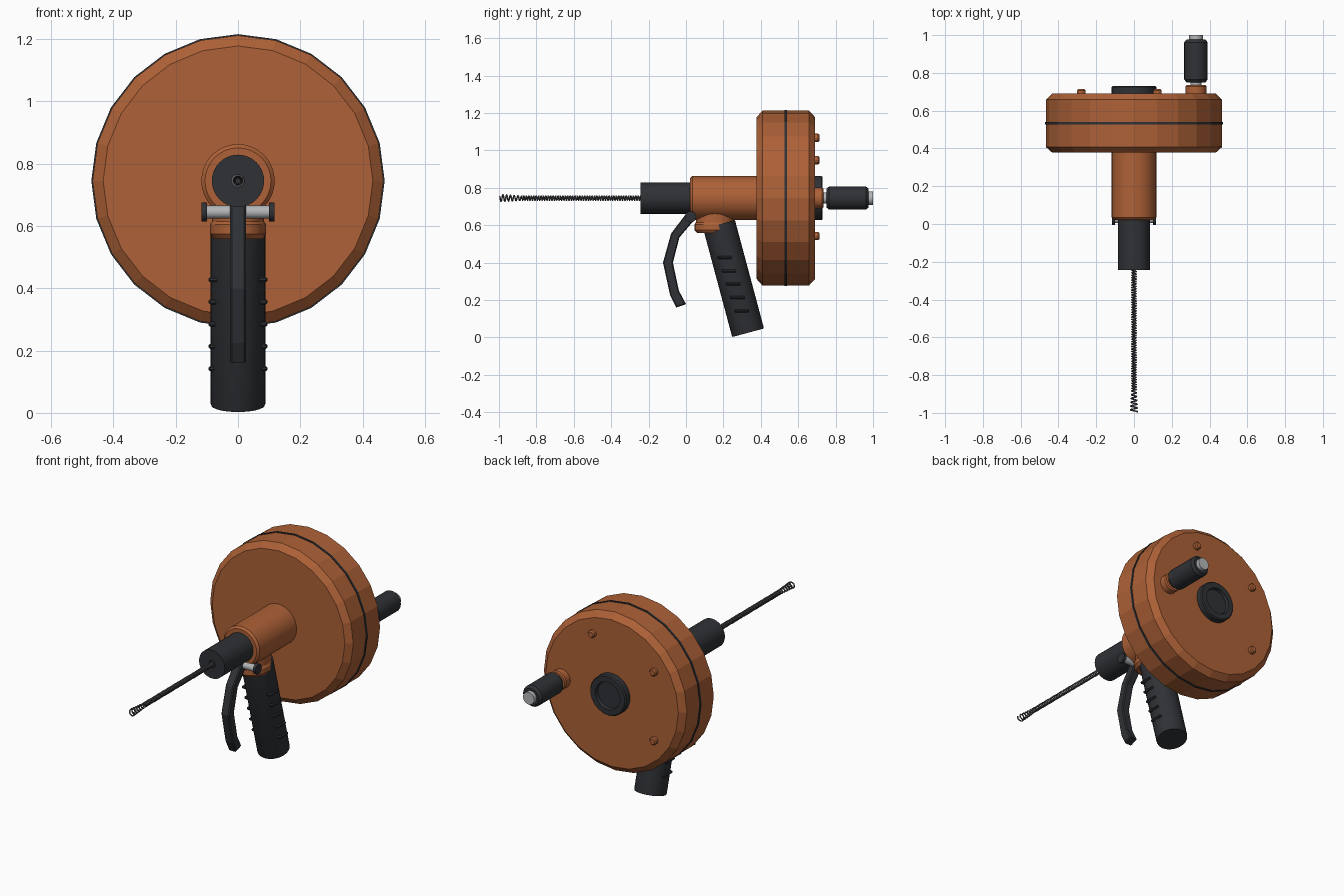
import bpy, bmesh
from math import sin, cos, pi, radians
from mathutils import Matrix, Vector

if "Cube" in bpy.data.objects:
    bpy.data.objects.remove(bpy.data.objects["Cube"])

AXIS_Z = 0.745


def material(name, rgb):
    m = bpy.data.materials.new(name)
    m.diffuse_color = (*rgb, 1)
    m.use_nodes = True
    m.node_tree.nodes["Principled BSDF"].inputs["Base Color"].default_value = m.diffuse_color
    return m


COPPER = material("copper", (0.42, 0.12, 0.038))
BLACK = material("black", (0.028, 0.031, 0.036))
STEEL = material("steel", (0.45, 0.47, 0.48))
WIRE = material("wire", (0.10, 0.10, 0.11))


def finish(name, bm, mat, smooth=0):
    bmesh.ops.recalc_face_normals(bm, faces=bm.faces)
    me = bpy.data.meshes.new(name)
    bm.to_mesh(me)
    bm.free()
    ob = bpy.data.objects.new(name, me)
    bpy.context.collection.objects.link(ob)
    me.materials.append(mat)
    if smooth:
        bpy.ops.object.select_all(action='DESELECT')
        ob.select_set(True)
        bpy.context.view_layer.objects.active = ob
        bpy.ops.object.shade_smooth_by_angle(angle=radians(smooth))
    return ob


def lathe(name, profile, mat, place, segs=32, smooth=20, squash=1):
    """Spin (radius, height) points about local z, cap both ends, then place."""
    bm = bmesh.new()
    rings = [[bm.verts.new((r * cos(2 * pi * i / segs) * squash, r * sin(2 * pi * i / segs), h))
              for i in range(segs)] for r, h in profile]
    for a, b in zip(rings, rings[1:]):
        for i in range(segs):
            j = (i + 1) % segs
            bm.faces.new((a[i], a[j], b[j], b[i]))
    bm.faces.new(rings[0])
    bm.faces.new(rings[-1])
    bm.transform(place)
    return finish(name, bm, mat, smooth)


def along_y(x=0, z=AXIS_Z):
    return Matrix.Translation((x, 0, z)) @ Matrix.Rotation(-pi / 2, 4, 'X')


def along_x(y, z):
    return Matrix.Translation((0, y, z)) @ Matrix.Rotation(pi / 2, 4, 'Y')


# drum, 24 flat sides, with a dark seam band
lathe("drum", [(0.433, 0.378), (0.467, 0.408), (0.467, 0.658), (0.433, 0.69)],
      COPPER, along_y(), 24, 0)
lathe("drum_seam", [(0.471, 0.527), (0.471, 0.539)], BLACK, along_y(), 24, 0)

# neck and nozzle
lathe("neck", [(0.106, 0.022), (0.118, 0.034), (0.118, 0.39)], COPPER, along_y())
lathe("nozzle", [(0.021, -0.19), (0.021, -0.243), (0.084, -0.243), (0.084, 0.05)],
      BLACK, along_y())

# rear hub with shallow recess
lathe("rear_hub", [(0.118, 0.68), (0.118, 0.724), (0.112, 0.731), (0.08, 0.731), (0.076, 0.712)],
      BLACK, along_y())

# crank knob
KX = 0.328
lathe("crank_base", [(0.056, 0.68), (0.056, 0.728), (0.05, 0.735)], COPPER, along_y(KX), 24)
lathe("crank_pin", [(0.03, 0.72), (0.03, 0.965), (0.036, 0.965), (0.036, 1.0)],
      STEEL, along_y(KX), 24)
lathe("crank_grip", [(0.05, 0.75), (0.062, 0.765), (0.062, 0.962), (0.05, 0.977)],
      BLACK, along_y(KX), 24)

# drum screws
for k, deg in enumerate((69, 144, 216)):
    a = radians(deg)
    lathe(f"drum_screw_{k + 1}", [(0.022, 0.68), (0.022, 0.707), (0.016, 0.714)], COPPER,
          along_y(0.345 * cos(a), AXIS_Z + 0.345 * sin(a)), 12)

# handle socket under the neck
lathe("handle_socket", [(0.095, 0.558), (0.11, 0.575), (0.11, 0.605), (0.102, 0.615), (0.102, 0.70)],
      COPPER, Matrix.Translation((0, 0.155, 0)), 24, 20, 0.82)

# slanted handle
lathe("handle", [(0.086, 0.0), (0.088, 0.006), (0.088, 0.60)], BLACK,
      Matrix.Translation((0, 0.332, 0.025)) @ Matrix.Rotation(radians(15), 4, 'X'))

# grip ribs on both sides of the handle
for k in range(5):
    bm = bmesh.new()
    c = Vector((0, 0.207 + 0.0227 * k, 0.428 - 0.0715 * k))
    bmesh.ops.create_cube(bm, size=1, matrix=Matrix.Translation(c) @ Matrix.Diagonal((0.19, 0.08, 0.016, 1)))
    bmesh.ops.bevel(bm, geom=bm.edges[:], offset=0.005, segments=1, affect='EDGES')
    finish(f"grip_rib_{k + 1}", bm, BLACK)

# trigger pivot pin with end caps
PY, PZ = 0.025, 0.645
lathe("pivot_pin", [(0.021, -0.105), (0.021, 0.105)], STEEL, along_x(PY, PZ), 16, 30)
for side, s in (("left", -1), ("right", 1)):
    lathe(f"pivot_cap_{side}", [(0.03, 0.1 * s), (0.03, 0.117 * s)], BLACK, along_x(PY, PZ), 16, 30)

# curved trigger lever, extruded side profile
outline = [(0.045, 0.67), (0.015, 0.68), (-0.012, 0.645), (-0.08, 0.555), (-0.123, 0.40), (-0.085, 0.225),
           (-0.052, 0.16), (0.0, 0.178), (-0.038, 0.25), (-0.07, 0.40), (-0.035, 0.535), (0.05, 0.635)]
bm = bmesh.new()
face = bm.faces.new([bm.verts.new((-0.026, y, z)) for y, z in outline])
ext = bmesh.ops.extrude_face_region(bm, geom=[face])
bmesh.ops.translate(bm, vec=(0.052, 0, 0), verts=[v for v in ext["geom"] if isinstance(v, bmesh.types.BMVert)])
rims = [e for e in bm.edges if abs(e.verts[0].co.x - e.verts[1].co.x) < 1e-5]
bmesh.ops.bevel(bm, geom=rims, offset=0.006, segments=1, affect='EDGES')
finish("trigger", bm, BLACK)

# coiled cable, flaring at the tip
pts, y, a = [], -0.2, 0.0
while y > -0.996:
    flare = max(0.0, min(1.0, (-0.88 - y) / 0.1))
    r = 0.0115 + 0.007 * flare
    pts.append((r * cos(a), y, AXIS_Z + r * sin(a), 1))
    a += 2 * pi / 12
    y -= (0.013 + 0.007 * (flare > 0)) / 12
cu = bpy.data.curves.new("coiled_cable", 'CURVE')
cu.dimensions = '3D'
cu.bevel_depth = 0.004
cu.bevel_resolution = 1
cu.use_fill_caps = True
sp = cu.splines.new('POLY')
sp.points.add(len(pts) - 1)
for p, co in zip(sp.points, pts):
    p.co = co
cu.materials.append(WIRE)
bpy.context.collection.objects.link(bpy.data.objects.new("coiled_cable", cu))
